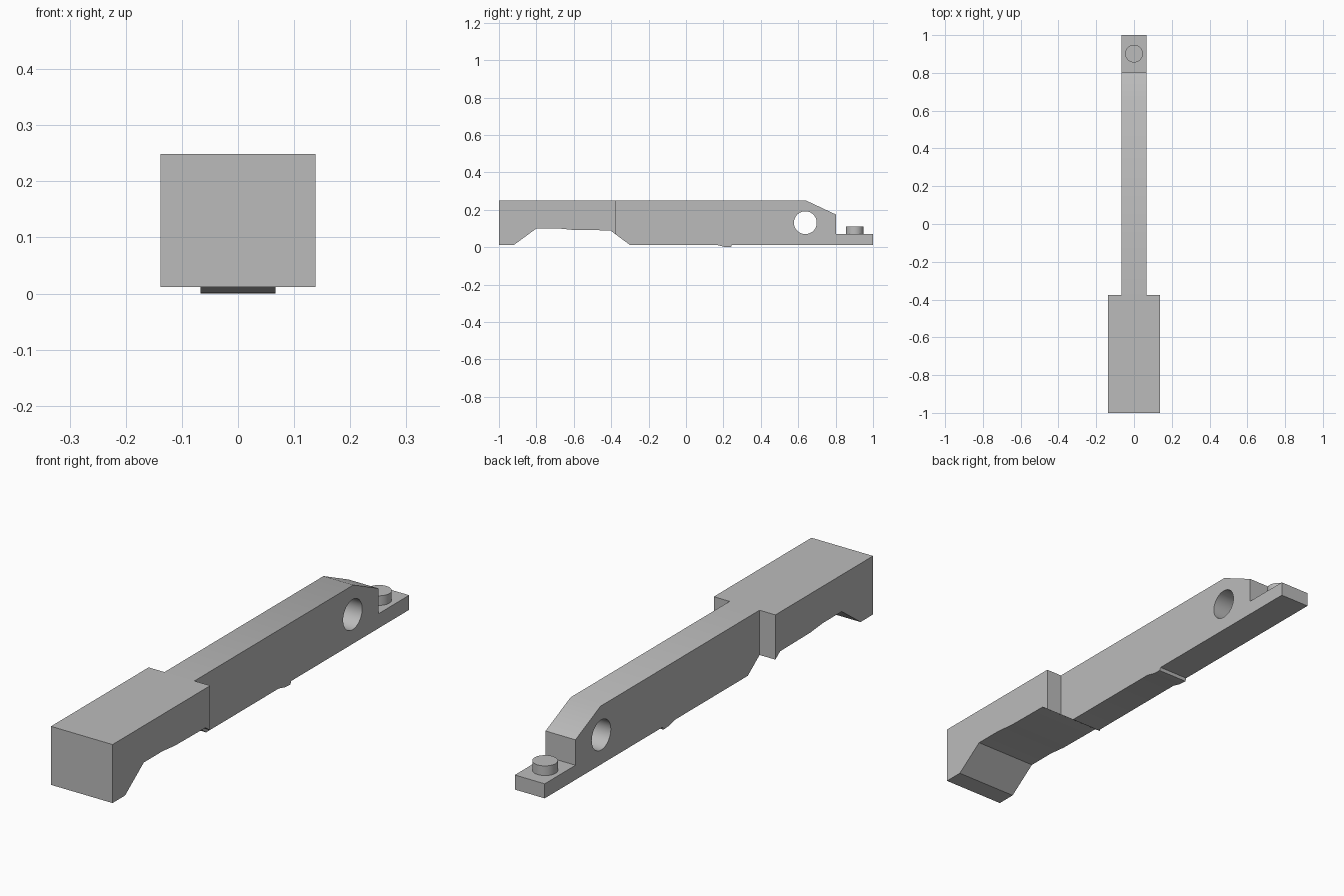
import bpy, bmesh, math
from mathutils import Matrix

cube = bpy.data.objects.get("Cube")
if cube:
    bpy.data.objects.remove(cube, do_unlink=True)

grey = bpy.data.materials.new("plain grey")
grey.use_nodes = True
grey.diffuse_color = (0.5, 0.5, 0.5, 1)
grey.node_tree.nodes["Principled BSDF"].inputs["Base Color"].default_value = (0.5, 0.5, 0.5, 1)

HEAD, ARM, STEP = 0.138, 0.067, -0.375   # half widths, and where the head ends


def finish(name, bm):
    bmesh.ops.recalc_face_normals(bm, faces=bm.faces)
    mesh = bpy.data.meshes.new(name)
    bm.to_mesh(mesh)
    bm.free()
    mesh.materials.append(grey)
    obj = bpy.data.objects.new(name, mesh)
    bpy.context.collection.objects.link(obj)
    return obj


def extrude_profile(name, points, half):
    """Side outline (y, z) extruded across x."""
    bm = bmesh.new()
    face = bm.faces.new([bm.verts.new((-half, y, z)) for y, z in points])
    new = bmesh.ops.extrude_face_region(bm, geom=[face])["geom"]
    bmesh.ops.translate(bm, vec=(2 * half, 0, 0),
                        verts=[v for v in new if isinstance(v, bmesh.types.BMVert)])
    return finish(name, bm)


def box(name, x0, x1, y0, y1, z0, z1):
    bm = bmesh.new()
    move = Matrix.Translation(((x0 + x1) / 2, (y0 + y1) / 2, (z0 + z1) / 2))
    size = Matrix.Diagonal((x1 - x0, y1 - y0, z1 - z0, 1))
    bmesh.ops.create_cube(bm, size=1, matrix=move @ size)
    return finish(name, bm)


def cylinder(name, centre, radius, depth, axis="Z"):
    bm = bmesh.new()
    turn = Matrix.Rotation(math.pi / 2, 4, "Y") if axis == "X" else Matrix.Identity(4)
    bmesh.ops.create_cone(bm, cap_ends=True, segments=48, radius1=radius, radius2=radius,
                          depth=depth, matrix=Matrix.Translation(centre) @ turn)
    return finish(name, bm)


def combine(target, tool, operation):
    mod = target.modifiers.new(tool.name, "BOOLEAN")
    mod.operation, mod.solver, mod.object = operation, "EXACT", tool
    bpy.context.view_layer.objects.active = target
    bpy.ops.object.modifier_apply(modifier=mod.name)
    bpy.data.objects.remove(tool, do_unlink=True)


# Whole side outline: head, hollow underside, arm, small catch, tail and chamfer
outline = [(-1, 0.249), (-1, 0.012), (-0.92, 0.012), (-0.8, 0.1), (-0.68, 0.1),
           (-0.6, 0.092), (-0.405, 0.09), (-0.3, 0.012), (0.165, 0.012),
           (0.205, 0.002), (0.24, 0), (0.245, 0.012), (1, 0.012), (1, 0.071),
           (0.803, 0.071), (0.803, 0.174), (0.643, 0.249)]
lever = extrude_profile("lever_body", outline, HEAD)

# Narrow the arm behind the head on both sides
for side in (-1, 1):
    x0, x1 = sorted((side * ARM, side * 0.3))
    combine(lever, box("side_cutter", x0, x1, STEP, 1.2, -0.1, 0.4), "DIFFERENCE")

# Pivot hole through the arm, and stud on the tail
combine(lever, cylinder("pivot_cutter", (0, 0.638, 0.131), 0.061, 0.6, "X"), "DIFFERENCE")
combine(lever, cylinder("tail_stud", (0, 0.902, 0.079), 0.047, 0.062), "UNION")

bpy.ops.object.select_all(action="DESELECT")
lever.select_set(True)
bpy.context.view_layer.objects.active = lever
bpy.ops.object.shade_smooth_by_angle(angle=math.radians(30))
